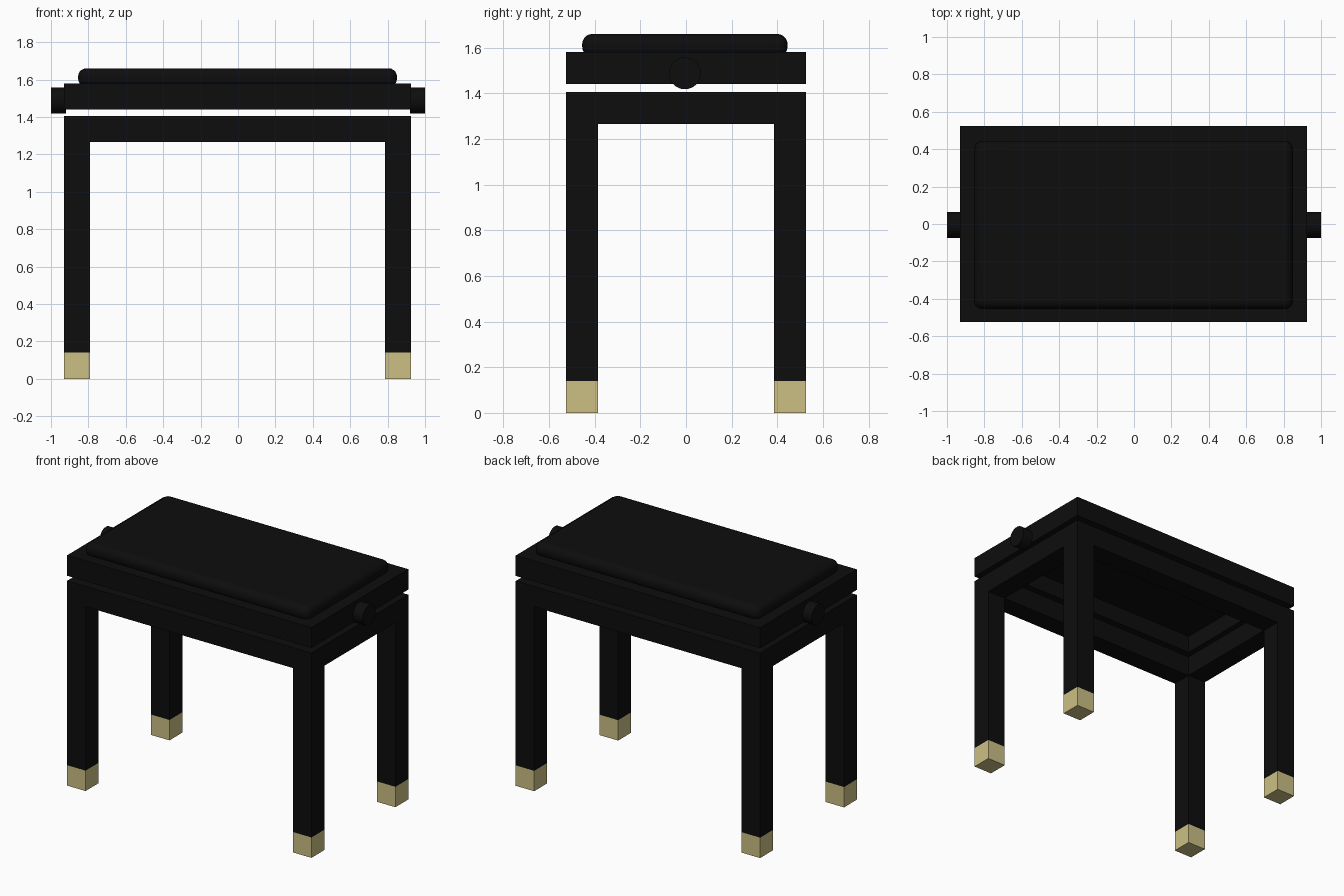
import bpy, bmesh, math

if "Cube" in bpy.data.objects:
    bpy.data.objects.remove(bpy.data.objects["Cube"])


def material(name, rgb):
    m = bpy.data.materials.new(name)
    m.diffuse_color = (*rgb, 1)
    m.use_nodes = True
    m.node_tree.nodes["Principled BSDF"].inputs["Base Color"].default_value = m.diffuse_color
    return m


black = material("black lacquer", (0.004, 0.004, 0.004))
brass = material("pale brass", (0.60, 0.52, 0.23))

X0, X1, Y = -0.93, 0.925, 0.525   # outer footprint
W = 0.14                          # square timber width


def box(name, lo, hi, mat):
    bm = bmesh.new()
    bmesh.ops.create_cube(bm, size=1)
    for v in bm.verts:
        v.co = [lo[i] + (v.co[i] + 0.5) * (hi[i] - lo[i]) for i in range(3)]
    me = bpy.data.meshes.new(name)
    bm.to_mesh(me)
    bm.free()
    me.materials.append(mat)
    ob = bpy.data.objects.new(name, me)
    bpy.context.collection.objects.link(ob)
    return ob


def rail_frame(name, z0, z1):
    # two long rails with end rails fitted between them
    box(name + "_front_rail", (X0, -Y, z0), (X1, -Y + W, z1), black)
    box(name + "_back_rail", (X0, Y - W, z0), (X1, Y, z1), black)
    box(name + "_left_rail", (X0, -Y + W, z0), (X0 + W, Y - W, z1), black)
    box(name + "_right_rail", (X1 - W, -Y + W, z0), (X1, Y - W, z1), black)


# legs with brass feet
for side, x in (("left", X0), ("right", X1 - W)):
    for end, y in (("front", -Y), ("back", Y - W)):
        box(f"{end}_{side}_foot", (x, y, 0), (x + W, y + W, 0.14), brass)
        box(f"{end}_{side}_leg", (x, y, 0.14), (x + W, y + W, 1.265), black)

# lower apron and separate upper seat frame
rail_frame("apron", 1.265, 1.405)
rail_frame("seat_frame", 1.44, 1.58)

# padded cushion with rounded edges
cushion = box("cushion", (-0.855, -0.455, 1.56), (0.85, 0.445, 1.66), black)
bev = cushion.modifiers.new("round_edges", "BEVEL")
bev.width = 0.045
bev.segments = 5
bpy.context.view_layer.objects.active = cushion
cushion.select_set(True)
bpy.ops.object.shade_smooth_by_angle(angle=math.radians(35))

# height adjusting knobs
for side, x in (("left", -0.96), ("right", 0.96)):
    bpy.ops.mesh.primitive_cylinder_add(vertices=32, radius=0.07, depth=0.08,
                                        location=(x, -0.005, 1.488),
                                        rotation=(0, math.pi / 2, 0))
    knob = bpy.context.object
    knob.name = side + "_knob"
    knob.data.materials.append(black)
    bpy.ops.object.shade_smooth_by_angle(angle=math.radians(35))
